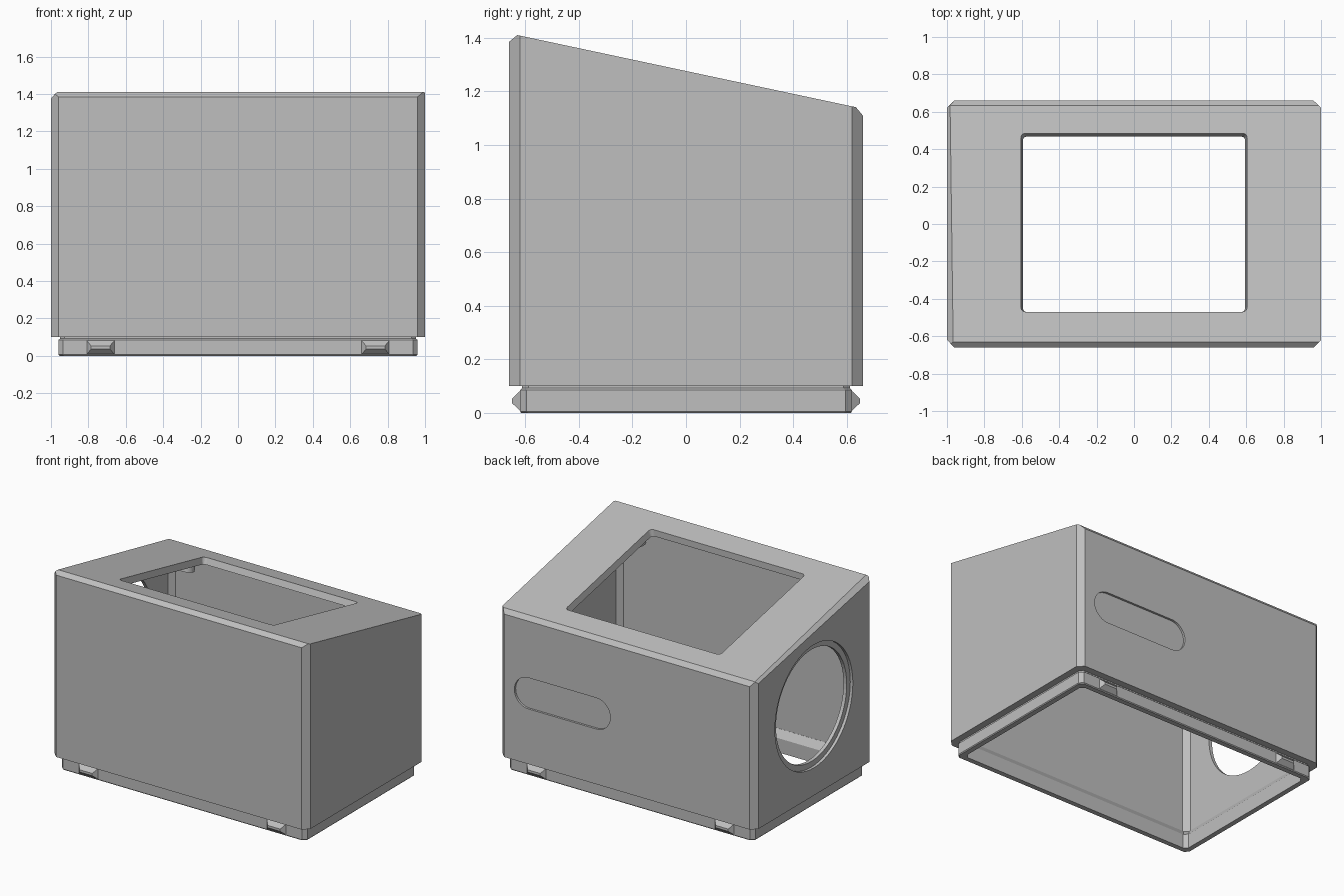
import bpy, bmesh, math
from mathutils import Matrix, Vector

if "Cube" in bpy.data.objects:
    bpy.data.objects.remove(bpy.data.objects["Cube"], do_unlink=True)

grey = bpy.data.materials.new("plain_grey")
grey.use_nodes = True
colour = (0.52, 0.52, 0.52, 1)
grey.diffuse_color = colour
grey.node_tree.nodes["Principled BSDF"].inputs["Base Color"].default_value = colour

SLOPE = math.atan(0.213)          # lid falls towards the back
HX, HY, WALL = 1.0, 0.66, 0.045
LID = Vector((0, 0, 1.276))
LID_N = Vector((0, math.sin(SLOPE), math.cos(SLOPE)))


def outline(hx, hy, r, segs):
    """Rectangle with chamfered (segs=1) or rounded corners."""
    pts = []
    for q, (sx, sy) in enumerate([(1, 1), (-1, 1), (-1, -1), (1, -1)]):
        for i in range(segs + 1):
            a = (q + i / segs) * math.pi / 2
            pts.append((sx * (hx - r) + r * math.cos(a), sy * (hy - r) + r * math.sin(a)))
    return pts


def loft(name, rings, segs=1, matrix=Matrix(), closed=False, clips=()):
    """Skin a stack of (hx, hy, corner, z) outlines, then trim by planes."""
    bm = bmesh.new()
    loops = [[bm.verts.new((x, y, z)) for x, y in outline(hx, hy, r, segs)]
             for hx, hy, r, z in rings]
    n = len(loops[0])
    pairs = list(zip(loops, loops[1:]))
    if closed:
        pairs.append((loops[-1], loops[0]))
    else:
        bm.faces.new(loops[0])
        bm.faces.new(loops[-1])
    for a, b in pairs:
        for i in range(n):
            j = (i + 1) % n
            bm.faces.new((a[i], a[j], b[j], b[i]))
    bmesh.ops.remove_doubles(bm, verts=bm.verts[:], dist=1e-5)
    for point, normal in clips:
        bmesh.ops.bisect_plane(bm, geom=bm.verts[:] + bm.edges[:] + bm.faces[:],
                               plane_co=point, plane_no=normal, clear_outer=True)
        bmesh.ops.holes_fill(bm, edges=[e for e in bm.edges if e.is_boundary], sides=0)
    bmesh.ops.transform(bm, matrix=matrix, verts=bm.verts[:])
    bmesh.ops.recalc_face_normals(bm, faces=bm.faces[:])
    mesh = bpy.data.meshes.new(name)
    bm.to_mesh(mesh)
    bm.free()
    mesh.materials.append(grey)
    obj = bpy.data.objects.new(name, mesh)
    bpy.context.collection.objects.link(obj)
    return obj


def cut(obj, cutter):
    """Subtract the cutter and discard it."""
    cutter.hide_render = True
    mod = obj.modifiers.new("cut", 'BOOLEAN')
    mod.operation = 'DIFFERENCE'
    mod.solver = 'EXACT'
    mod.object = cutter
    bpy.context.view_layer.objects.active = obj
    bpy.ops.object.modifier_apply(modifier=mod.name)
    bpy.data.objects.remove(cutter, do_unlink=True)


# Outer shell: chamfered box with a sloping lid and bevelled lid edges
shell = loft("housing", [(HX, HY, 0.04, 0.1), (HX, HY, 0.04, 1.7)], clips=[
    (LID, LID_N),
    (Vector((0, -0.63, 1.41)), Vector((0, -0.64, 0.77))),
    (Vector((0, 0.635, 1.14)), Vector((0, 0.77, 0.64))),
    (Vector((-0.975, 0, 1.276)), Vector((-1, 0.2, 1))),
])

# Hollow interior, open at the bottom
ix, iy = HX - WALL, HY - WALL
cut(shell, loft("cavity", [(ix, iy, 0.035, 0.0), (ix, iy, 0.035, 1.7)],
                clips=[(LID - LID_N * WALL, LID_N)]))

# Screen window, square to the lid and slightly tapered
lid_frame = Matrix.Translation(LID) @ Matrix.Rotation(-SLOPE, 4, 'X')
wy = Matrix.Translation((0, 0.008, 0))
cut(shell, loft("window", [(0.59, 0.475, 0.02, -0.1), (0.594, 0.479, 0.02, -WALL),
                           (0.605, 0.488, 0.025, 0), (0.605, 0.488, 0.025, 0.1)],
                segs=5, matrix=lid_frame @ wy))

# Round side opening with a shallow counterbore
cut(shell, loft("side_opening", [(r, r, r, z) for r, z in
                                 [(0.395, 0.8), (0.395, 0.98), (0.435, 0.98), (0.435, 1.1)]],
                segs=16, matrix=Matrix.Translation((0, 0, 0.73)) @ Matrix.Rotation(-math.pi / 2, 4, 'Y')))

# Shallow pill-shaped recess on the back
cut(shell, loft("recess", [(0.375, 0.11, 0.11, -0.75), (0.375, 0.11, 0.11, -0.645)],
                segs=10, matrix=Matrix.Translation((0.505, 0, 0.6)) @ Matrix.Rotation(math.pi / 2, 4, 'X')))

# Inset bottom lip with a narrow neck and a sloping inner shoulder
lip_profile = [(0.045, 0), (0.04, 0.006), (0.04, 0.085), (0.048, 0.092), (0.048, 0.1),
               (0.04, 0.1), (0.04, 0.15), (0.046, 0.15), (0.08, 0.1), (0.08, 0)]
loft("bottom_lip", [(HX - d, HY - d, 0.025, z) for d, z in lip_profile], closed=True)

# Snap clips: flat-topped wedges on the front and back of the lip
for sx in (-1, 1):
    for sy in (-1, 1):
        place = Matrix.Translation((sx * 0.735, 0, 0.045)) @ Matrix.Rotation(-sy * math.pi / 2, 4, 'X')
        loft("snap_clip", [(0.075, 0.038, 0, 0.61), (0.075, 0.038, 0, 0.618),
                           (0.05, 0.008, 0, 0.65)], matrix=place)

# Mounting bosses under the lid around the window
for sx in (-1, 1):
    for sy in (-1, 1):
        loft("mounting_boss", [(0.05, 0.05, 0.05, -0.1), (0.05, 0.05, 0.05, -0.03)], segs=6,
             matrix=lid_frame @ Matrix.Translation((sx * 0.68, sy * 0.43, 0)))
